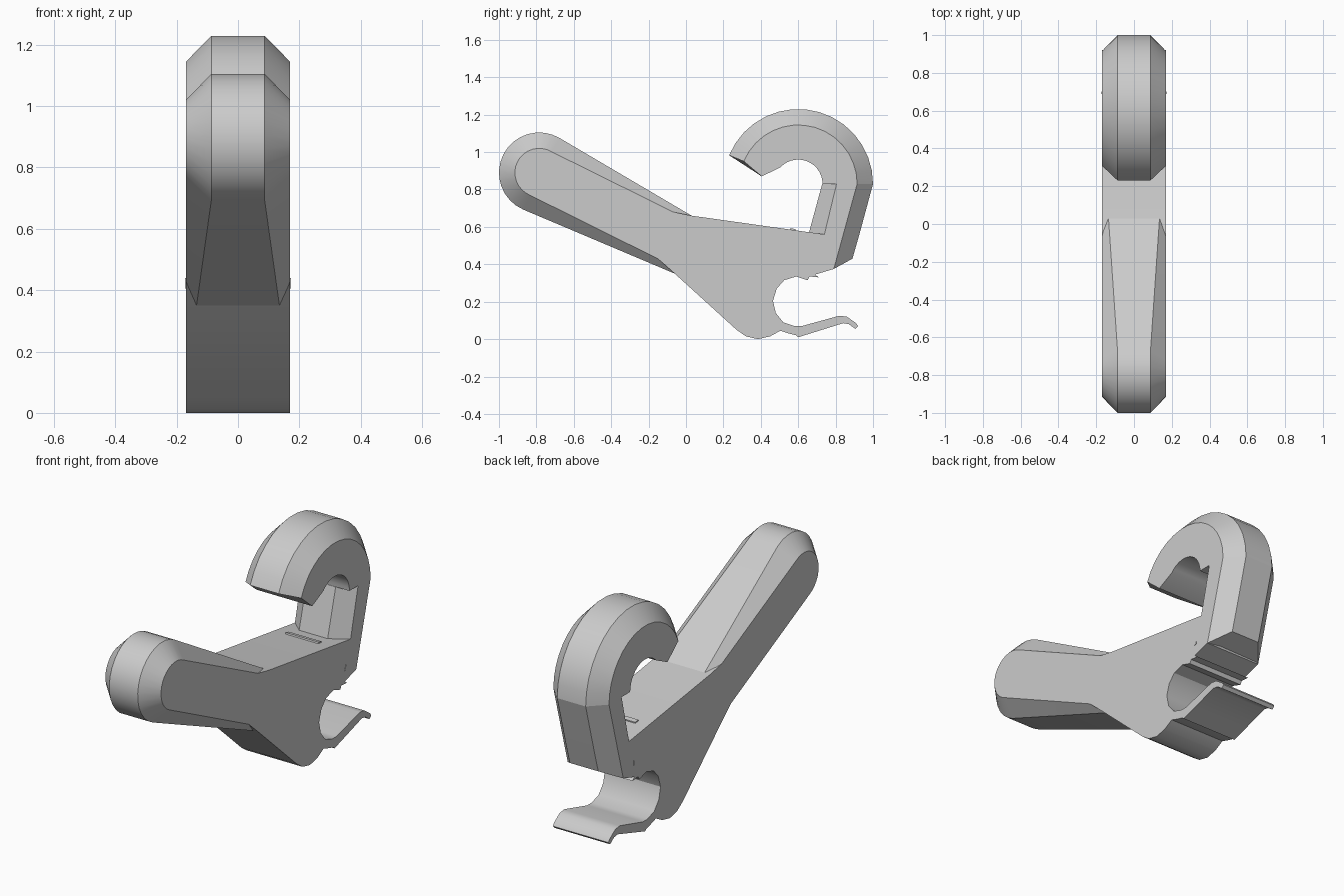
import bpy, bmesh
from math import sin, cos, radians

cube = bpy.data.objects.get("Cube")
if cube:
    bpy.data.objects.remove(cube, do_unlink=True)

HALF = 0.17     # half thickness of the whole clip
FLAT = 0.087    # half width of the flat band between chamfers


def make_material(name, rgb):
    mat = bpy.data.materials.new(name)
    mat.use_nodes = True
    mat.diffuse_color = (*rgb, 1)
    mat.node_tree.nodes["Principled BSDF"].inputs["Base Color"].default_value = (*rgb, 1)
    return mat


grey = make_material("plain grey", (0.6, 0.6, 0.6))


def loft(name, rings):
    """Skin a row of equal closed rings and cap both ends."""
    bm = bmesh.new()
    loops = [[bm.verts.new(p) for p in ring] for ring in rings]
    for a, b in zip(loops, loops[1:]):
        for i in range(len(a)):
            j = (i + 1) % len(a)
            bm.faces.new((a[i], a[j], b[j], b[i]))
    bm.faces.new(loops[0])
    bm.faces.new(loops[-1])
    bmesh.ops.recalc_face_normals(bm, faces=bm.faces)
    mesh = bpy.data.meshes.new(name)
    bm.to_mesh(mesh)
    bm.free()
    obj = bpy.data.objects.new(name, mesh)
    bpy.context.collection.objects.link(obj)
    mesh.materials.append(grey)
    bpy.ops.object.select_all(action="DESELECT")
    obj.select_set(True)
    bpy.context.view_layer.objects.active = obj
    bpy.ops.object.shade_smooth_by_angle(angle=radians(30))
    return obj


def slab(name, profile, half=HALF):
    """Side profile extruded evenly across the width."""
    return loft(name, [[(x, y, z) for y, z in profile] for x in (-half, half)])


def arc(cy, cz, r, start, end, steps):
    angles = [radians(start + (end - start) * i / steps) for i in range(steps + 1)]
    return [(cy + r * cos(a), cz + r * sin(a)) for a in angles]


# Central body with the open pipe socket and springy lip
slab("body", [
    (-0.07, 0.68), (0.03, 0.66), (0.74, 0.56), (0.79, 0.375),
    (0.69, 0.345), (0.71, 0.33), (0.66, 0.335), (0.65, 0.315),
    (0.59, 0.335), (0.525, 0.315), (0.485, 0.27), (0.465, 0.205),
    (0.48, 0.14), (0.52, 0.09), (0.58, 0.07), (0.62, 0.07),
    (0.82, 0.125), (0.86, 0.12), (0.91, 0.085), (0.92, 0.07),
    (0.905, 0.055), (0.87, 0.08), (0.84, 0.085), (0.68, 0.035),
    (0.6, 0.01), (0.59, 0.02), (0.55, 0.03), (0.505, 0.045),
    (0.45, 0.015), (0.385, 0), (0.32, 0.015), (0.27, 0.05),
    (-0.06, 0.35), (-0.15, 0.43)])

# Long arm with a rounded end, its chamfers fading out at the body
outer = arc(-0.785, 0.89, 0.215, 59, 247, 16) + [(-0.06, 0.35), (0.03, 0.66)]
inner = arc(-0.785, 0.89, 0.13, 59, 247, 16) + [(-0.06, 0.385), (0.03, 0.631)]
widths = [FLAT] * 17 + [0.135] * 2
loft("arm", [
    [(-HALF, y, z) for y, z in inner],
    [(-w, y, z) for w, (y, z) in zip(widths, outer)],
    [(w, y, z) for w, (y, z) in zip(widths, outer)],
    [(HALF, y, z) for y, z in inner]])


def mirrored_ring(half_ring):
    """Close a cross-section listed from outside to inside on one side."""
    return half_ring + [(-x, y, z) for x, y, z in reversed(half_ring)]


# Hook stem, chamfered on its outer and inner edges
stem = [
    [(0.89, 0.43), (0.79, 0.375), (0.785, 0.385), (0.78, 0.39)],
    [(0.927, 0.56), (0.841, 0.56), (0.74, 0.56), (0.655, 0.56)],
    [(1.0, 0.83), (0.915, 0.83), (0.805, 0.83), (0.728, 0.83)]]
loft("hook_stem", [
    mirrored_ring([(x, y, z) for x, (y, z) in zip((FLAT, HALF, HALF, FLAT), row)])
    for row in stem])

# Hook curl, chamfered on the outside only
STEPS = 15
rim = arc(0.6, 0.83, 0.4, 0, 157.5, STEPS)
side = arc(0.6, 0.83, 0.315, 0, 157.5, STEPS)
bore = arc(0.6, 0.83, 0.13, 0, 147, STEPS)
bore[-1] = (0.405, 0.87)
loft("hook_curl", [
    mirrored_ring([(FLAT, *a), (HALF, *b), (HALF, *c)])
    for a, b, c in zip(rim, side, bore)])

# Small ridge on top of the body and tiny marks on its sides
slab("top_ridge", [(0.555, 0.58), (0.56, 0.593), (0.585, 0.588), (0.585, 0.57)], 0.1)
slab("side_marks", [(0.688, 0.405), (0.702, 0.41), (0.699, 0.44)], HALF + 0.002)
